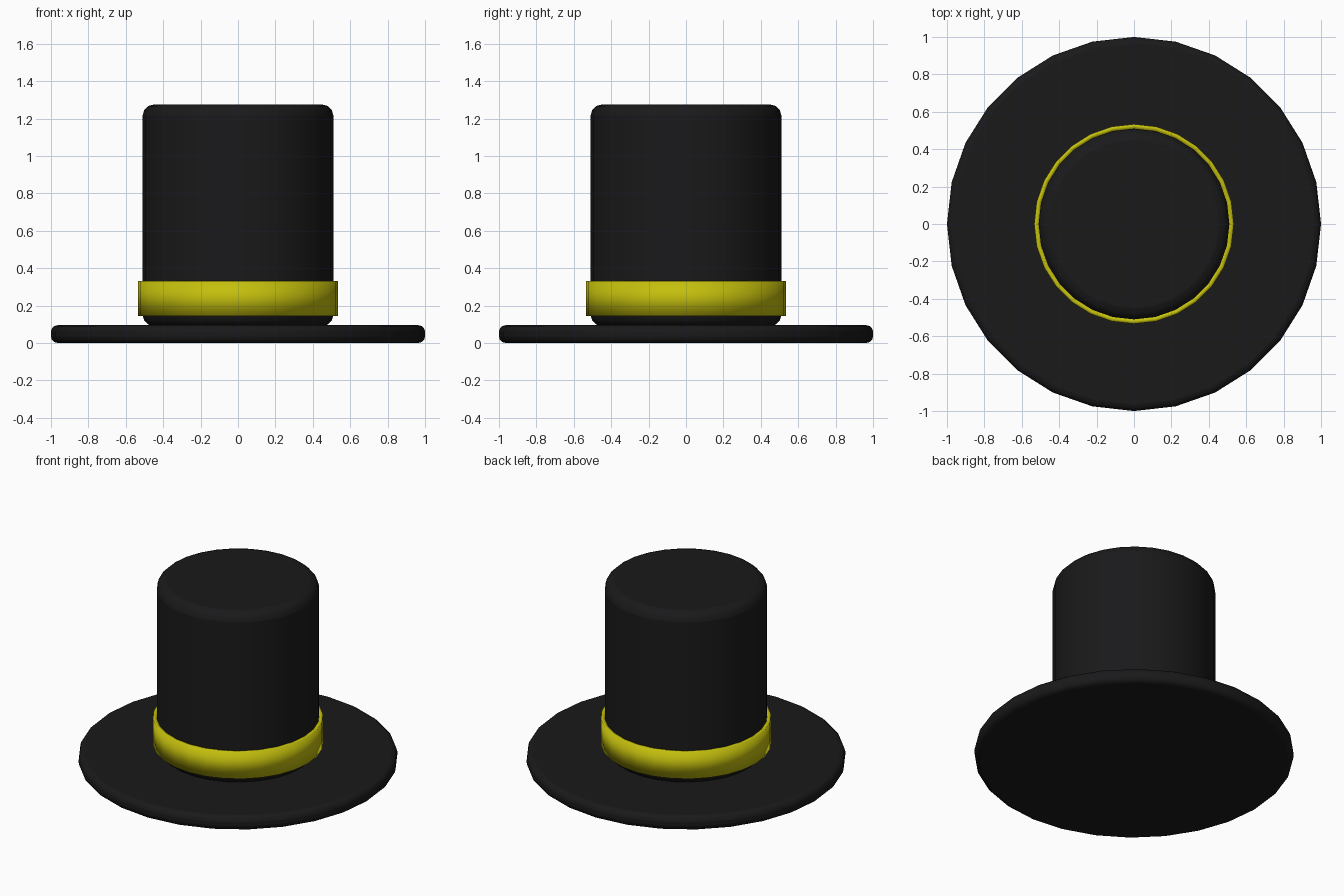
import bpy
import math

if "Cube" in bpy.data.objects:
    bpy.data.objects.remove(bpy.data.objects["Cube"])

SIDES = 28


def material(name, color):
    m = bpy.data.materials.new(name)
    m.diffuse_color = (*color, 1)
    m.use_nodes = True
    m.node_tree.nodes["Principled BSDF"].inputs["Base Color"].default_value = m.diffuse_color
    return m


def finish(obj, name, mat):
    obj.name = name
    obj.data.materials.append(mat)
    bpy.ops.object.shade_smooth_by_angle(angle=math.radians(35))


def disc(name, radius, z0, z1, bevel, mat):
    """Upright cylinder with rounded top and bottom rims."""
    bpy.ops.mesh.primitive_cylinder_add(vertices=SIDES, radius=radius,
                                        depth=z1 - z0, location=(0, 0, (z0 + z1) / 2))
    obj = bpy.context.object
    mod = obj.modifiers.new("rounded_rims", 'BEVEL')
    mod.width = bevel
    mod.segments = 3
    mod.limit_method = 'ANGLE'
    mod.angle_limit = math.radians(40)
    finish(obj, name, mat)


def band(name, inner, outer, z0, z1, mat):
    """Open cylinder wall thickened inwards."""
    bpy.ops.mesh.primitive_cylinder_add(vertices=SIDES, radius=outer, depth=z1 - z0,
                                        end_fill_type='NOTHING',
                                        location=(0, 0, (z0 + z1) / 2))
    obj = bpy.context.object
    mod = obj.modifiers.new("thickness", 'SOLIDIFY')
    mod.thickness = outer - inner
    mod.offset = -1
    finish(obj, name, mat)


black = material("black_felt", (0.01, 0.01, 0.011))
yellow = material("yellow_ribbon", (0.55, 0.52, 0.004))

# Wide flat brim, tall crown, ribbon around the crown
disc("brim", 1.0, 0.0, 0.095, 0.035, black)
disc("crown", 0.51, 0.09, 1.275, 0.06, black)
band("ribbon", 0.51, 0.534, 0.145, 0.33, yellow)
